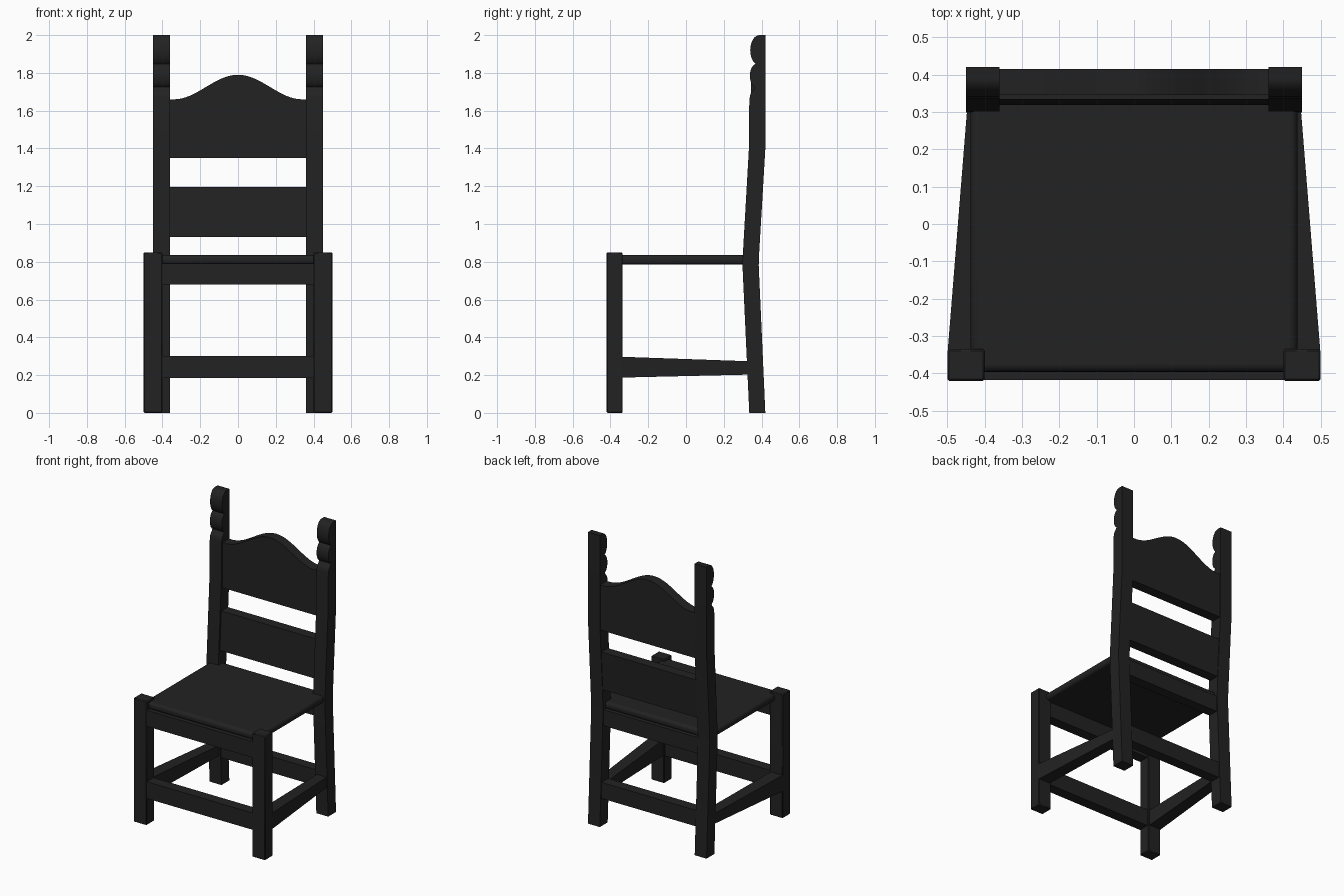
import bpy, bmesh, math

if "Cube" in bpy.data.objects:
    bpy.data.objects.remove(bpy.data.objects["Cube"])

wood = bpy.data.materials.new("black wood")
wood.diffuse_color = (0.016, 0.016, 0.016, 1)
wood.use_nodes = True
wood.node_tree.nodes["Principled BSDF"].inputs["Base Color"].default_value = wood.diffuse_color


def loft(name, ring_a, ring_b, mirror=False, bevel=0.0, segments=1):
    """Solid between two matching outlines of 3D points."""
    bm = bmesh.new()
    a = [bm.verts.new(p) for p in ring_a]
    b = [bm.verts.new(p) for p in ring_b]
    n = len(a)
    bm.faces.new(a)
    bm.faces.new(b[::-1])
    for i in range(n):
        j = (i + 1) % n
        bm.faces.new((a[i], b[i], b[j], a[j]))
    bmesh.ops.recalc_face_normals(bm, faces=bm.faces)
    me = bpy.data.meshes.new(name)
    bm.to_mesh(me)
    bm.free()
    me.materials.append(wood)
    ob = bpy.data.objects.new(name, me)
    bpy.context.collection.objects.link(ob)
    bpy.ops.object.select_all(action='DESELECT')
    bpy.context.view_layer.objects.active = ob
    ob.select_set(True)
    bpy.ops.object.shade_smooth_by_angle(angle=math.radians(30))
    if bevel:
        m = ob.modifiers.new("Bevel", 'BEVEL')
        m.width = bevel
        m.segments = segments
    if mirror:
        ob.modifiers.new("Mirror", 'MIRROR')
    return ob


def side_prism(name, yz, x0, x1, **kw):
    return loft(name, [(x0, y, z) for y, z in yz], [(x1, y, z) for y, z in yz], **kw)


def rect(y0, y1, z0, z1):
    return [(y0, z0), (y1, z0), (y1, z1), (y0, z1)]


def arc(cy, cz, ry, rz, a0, a1, n=12):
    return [(cy - ry * math.cos(math.radians(a0 + (a1 - a0) * i / n)),
             cz + rz * math.sin(math.radians(a0 + (a1 - a0) * i / n))) for i in range(n + 1)]


def post_front(z):
    """Front edge of the leaning back post above the seat."""
    return 0.301 + 0.034 * min(1, max(0, (z - 0.8) / 0.6))


# Front legs
side_prism("front_leg", rect(-0.42, -0.335, 0, 0.85), 0.40, 0.50, mirror=True, bevel=0.005)

# Back posts with scalloped finials
front = [(0.335, 0), (0.299, 0.78), (0.301, 0.84), (0.333, 1.40), (0.335, 1.645)]
front += arc(0.365, 1.66, 0.028, 0.05, 0, 70, 8)
front += arc(0.375, 1.785, 0.037, 0.063, -75, 65, 12)
front += arc(0.388, 1.92, 0.048, 0.08, -65, 90, 14)
back = [(0.42, 2.0), (0.42, 1.40), (0.387, 0.84), (0.385, 0.78), (0.42, 0)]
side_prism("back_post", front + back, 0.36, 0.45, mirror=True)

# Seat with softened edges
side_prism("seat", rect(-0.396, 0.36, 0.785, 0.835), -0.438, 0.438, bevel=0.02, segments=4)

# Aprons under the seat
side_prism("front_apron", rect(-0.418, -0.345, 0.68, 0.79), -0.41, 0.41)
side_prism("rear_apron", rect(0.31, 0.38, 0.68, 0.79), -0.37, 0.37)

# Lower stretchers
side_prism("front_stretcher", rect(-0.418, -0.345, 0.185, 0.30), -0.41, 0.41)
side_prism("rear_stretcher", rect(0.33, 0.402, 0.19, 0.30), -0.37, 0.37)
loft("side_stretcher",
     [(x, -0.34, z) for x, z in ((0.41, 0.187), (0.499, 0.187), (0.499, 0.297), (0.41, 0.297))],
     [(x, 0.345, z) for x, z in ((0.37, 0.203), (0.444, 0.203), (0.444, 0.273), (0.37, 0.273))],
     mirror=True)

# Middle back slat, leaning with the posts
lo, hi = post_front(0.93) + 0.01, post_front(1.195) + 0.01
side_prism("middle_slat", [(lo, 0.93), (lo + 0.07, 0.93), (hi + 0.07, 1.195), (hi, 1.195)], -0.37, 0.37)

# Top slat with a raised crest
crest = [(-0.37, 1.35), (0.37, 1.35)]
for i in range(41):
    x = 0.37 - 0.74 * i / 40
    t = min(1, abs(x) / 0.34)
    crest.append((x, 1.66 + 0.065 * (1 + math.cos(math.pi * t))))
loft("top_slat", [(x, 0.345, z) for x, z in crest], [(x, 0.415, z) for x, z in crest])
